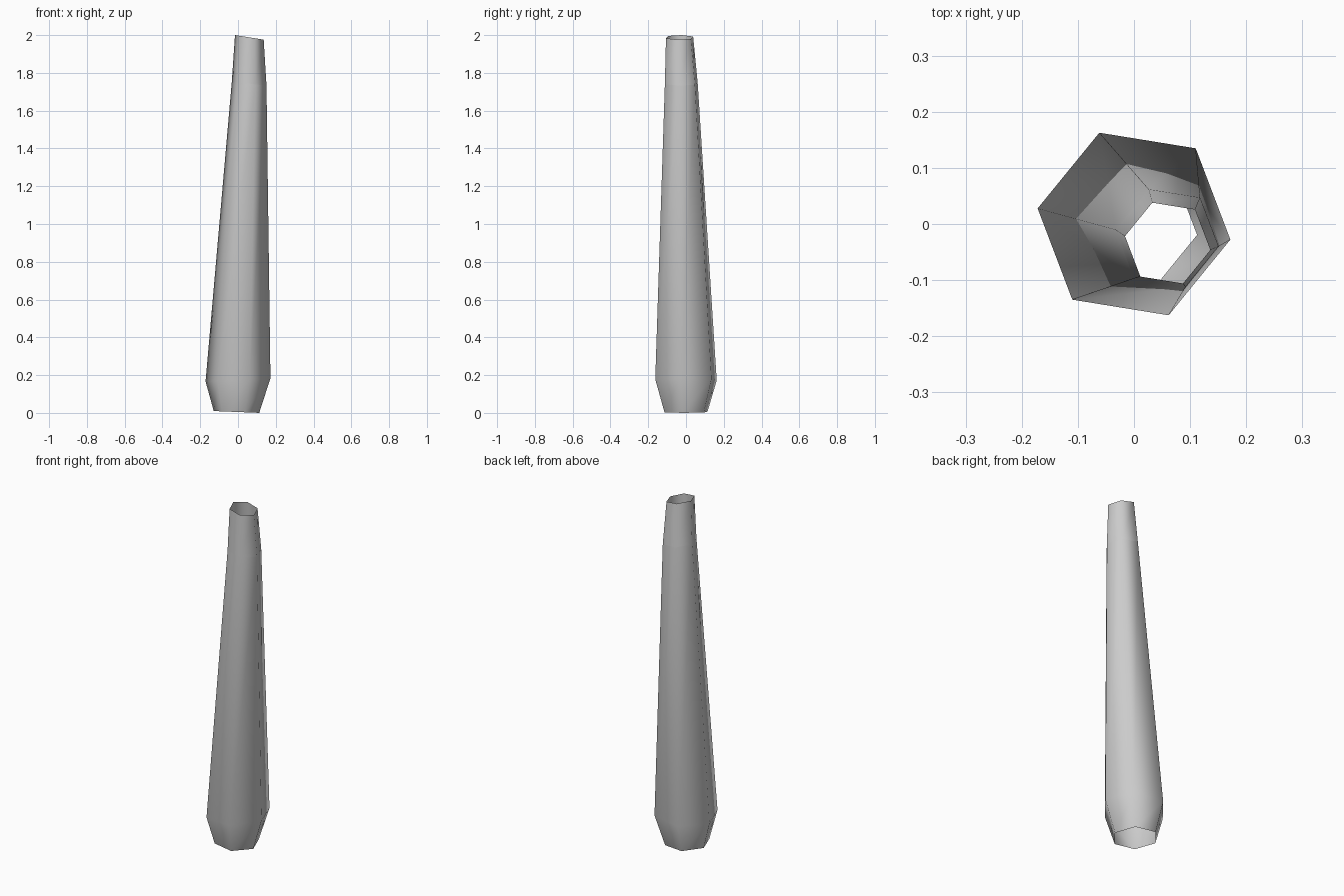
import bpy, bmesh, math

if "Cube" in bpy.data.objects:
    bpy.data.objects.remove(bpy.data.objects["Cube"])

SIDES = 6
TURN = math.radians(-9.2)


def ring_points(cx, cy, z, radius, slope):
    """Hexagonal ring, tilted along x by slope."""
    pts = []
    for i in range(SIDES):
        a = TURN + i * math.tau / SIDES
        dx, dy = radius * math.cos(a), radius * math.sin(a)
        pts.append((cx + dx, cy + dy, z + slope * dx))
    return pts


def tube(name, rings):
    """Open-ended tube lofted through the rings."""
    bm = bmesh.new()
    loops = [[bm.verts.new(p) for p in ring_points(*r)] for r in rings]
    for low, high in zip(loops, loops[1:]):
        for i in range(SIDES):
            j = (i + 1) % SIDES
            bm.faces.new((low[i], low[j], high[j], high[i])).smooth = True
    mesh = bpy.data.meshes.new(name)
    bm.to_mesh(mesh)
    bm.free()
    obj = bpy.data.objects.new(name, mesh)
    bpy.context.collection.objects.link(obj)
    return obj


# centre x, centre y, height, radius, tilt
base = (-0.008, 0.0, 0.005, 0.122, -0.04)
bulge = (0.0, 0.0, 0.175, 0.174, 0.05)
neck = (0.059, -0.025, 1.743, 0.093, -0.11)
rim = (0.06, -0.034, 1.988, 0.077, -0.16)

# Long tapering shaft with its rounded foot, and the lighter tip collar
tube("shaft", [base, bulge, neck])
tube("tip_collar", [neck, rim])
